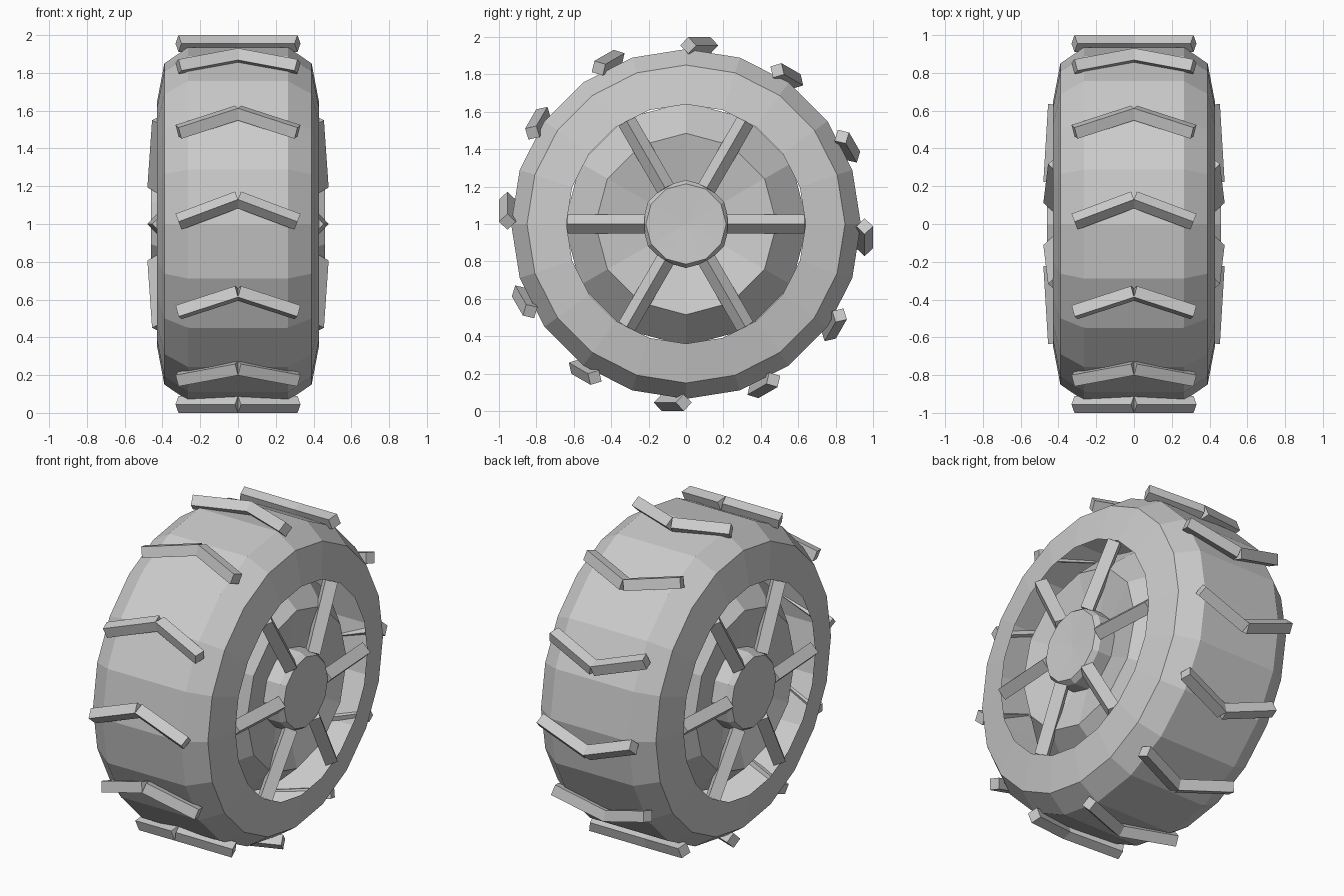
import bpy, bmesh, math
from mathutils import Vector

cube = bpy.data.objects.get("Cube")
if cube:
    bpy.data.objects.remove(cube, do_unlink=True)

grey = bpy.data.materials.new("plain_grey")
grey.use_nodes = True
grey.diffuse_color = (0.6, 0.6, 0.6, 1)
grey.node_tree.nodes["Principled BSDF"].inputs["Base Color"].default_value = (0.6, 0.6, 0.6, 1)

AXLE = Vector((0, 0, 1))


def make_object(name, bm):
    mesh = bpy.data.meshes.new(name)
    bm.to_mesh(mesh)
    bm.free()
    mesh.materials.append(grey)
    obj = bpy.data.objects.new(name, mesh)
    bpy.context.collection.objects.link(obj)
    return obj


def radial(angle):
    return Vector((0, math.sin(angle), math.cos(angle)))


def tangent(angle):
    return Vector((0, math.cos(angle), -math.sin(angle)))


def revolve(name, profile, sides):
    """Turn (x, radius) points about the axle; radius 0 gives a fan."""
    bm = bmesh.new()
    rings = []
    for x, r in profile:
        centre = AXLE + Vector((x, 0, 0))
        if r == 0:
            rings.append([bm.verts.new(centre)] * sides)
        else:
            rings.append([bm.verts.new(centre + radial(math.tau * i / sides) * r)
                          for i in range(sides)])
    for a, b in zip(rings, rings[1:]):
        for i in range(sides):
            j = (i + 1) % sides
            corners = list(dict.fromkeys((a[i], b[i], b[j], a[j])))
            bm.faces.new(corners)
    bmesh.ops.recalc_face_normals(bm, faces=bm.faces)
    return make_object(name, bm)


def add_bar(bm, start, end, out, half):
    """Square bar set on edge, with one ridge pointing along out."""
    along = (end - start).normalized()
    side = along.cross(out).normalized()
    up = side.cross(along)
    offsets = [up * half, side * half, -up * half, -side * half]
    a = [bm.verts.new(start + o) for o in offsets]
    b = [bm.verts.new(end + o) for o in offsets]
    faces = [bm.faces.new(a), bm.faces.new(b)]
    for i in range(4):
        j = (i + 1) % 4
        faces.append(bm.faces.new((a[i], b[i], b[j], a[j])))
    bmesh.ops.recalc_face_normals(bm, faces=faces)


# Hollow tyre, open at both rims
half_tyre = [(0.43, 0.64), (0.39, 0.85), (0.265, 0.935)]
revolve("tyre", half_tyre + [(-x, r) for x, r in reversed(half_tyre)], 20)

# Wheel drum with dished ends
half_drum = [(0.28, 0), (0.4, 0.485), (0.22, 0.652)]
revolve("wheel_drum", half_drum + [(-x, r) for x, r in reversed(half_drum)], 12)

# Chevron tread lugs
bm = bmesh.new()
for k in range(12):
    angle = math.tau * k / 12
    base = AXLE + radial(angle) * 0.955
    for s in (-1, 1):
        tip = base + tangent(angle) * 0.13
        tail = base + tangent(angle) * 0.012 + Vector((s * 0.315, 0, 0))
        add_bar(bm, tail, tip, radial(angle), 0.045)
make_object("tread_lugs", bm)

# Hub and six spokes on each side
for s, label in ((1, "left"), (-1, "right")):
    revolve(label + "_hub", [(s * 0.3, 0.235), (s * 0.43, 0.235),
                             (s * 0.46, 0.215), (s * 0.45, 0)], 12)
    bm = bmesh.new()
    for k in range(6):
        out = radial(math.tau * k / 6 + math.pi / 2)
        add_bar(bm, AXLE + out * 0.22 + Vector((s * 0.43, 0, 0)),
                AXLE + out * 0.632 + Vector((s * 0.405, 0, 0)),
                Vector((s, 0, 0)), 0.05)
    make_object(label + "_spokes", bm)
